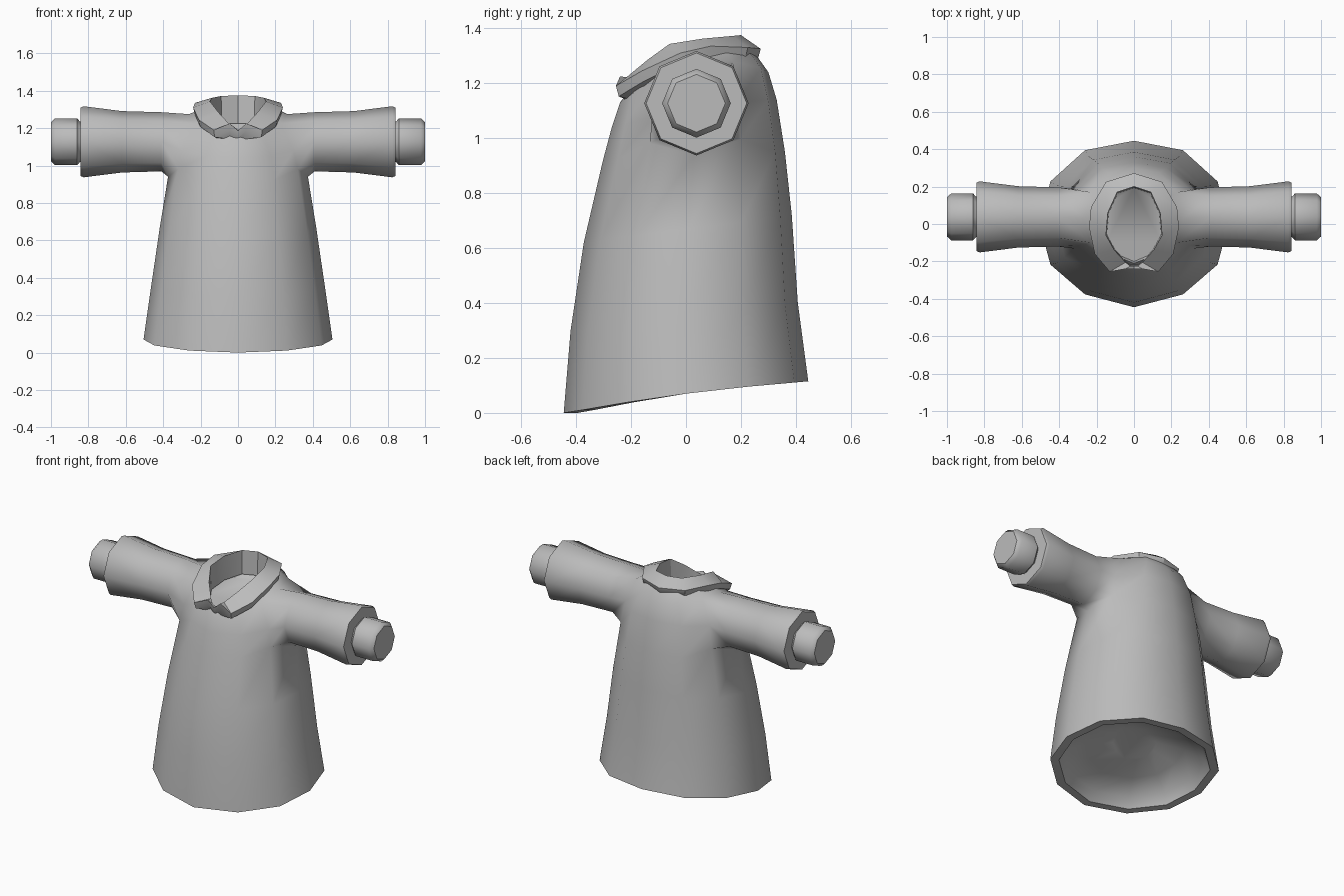
import bpy, bmesh, math

cube = bpy.data.objects.get("Cube")
if cube:
    bpy.data.objects.remove(cube)

cloth = bpy.data.materials.new("plain_grey")
cloth.use_nodes = True
GREY = (0.5, 0.5, 0.5, 1)
cloth.diffuse_color = GREY
cloth.node_tree.nodes["Principled BSDF"].inputs["Base Color"].default_value = GREY


def add_ring(bm, points):
    return [bm.verts.new(p) for p in points]


def skin(bm, loops):
    """Join neighbouring vertex loops with quads."""
    for a, b in zip(loops, loops[1:]):
        for i in range(len(a)):
            j = (i + 1) % len(a)
            bm.faces.new((a[i], a[j], b[j], b[i]))


def finish(bm, name, angle):
    bmesh.ops.recalc_face_normals(bm, faces=bm.faces)
    mesh = bpy.data.meshes.new(name)
    bm.to_mesh(mesh)
    bm.free()
    mesh.materials.append(cloth)
    obj = bpy.data.objects.new(name, mesh)
    bpy.context.collection.objects.link(obj)
    bpy.ops.object.select_all(action='DESELECT')
    obj.select_set(True)
    bpy.context.view_layer.objects.active = obj
    bpy.ops.object.shade_smooth_by_angle(angle=math.radians(angle))


def body_ring(z_front, z_side, z_back, y_front, y_back, half_width, inset=0.0, lift=0.0):
    """Twelve-sided ring, slightly squared, that can tilt and sag front to back."""
    ring = []
    for i in range(12):
        a = math.tau * i / 12
        t = math.sin(a)
        square = abs(math.sin(2 * a) * t)
        x = (half_width - inset) * math.cos(a) * (1 + 0.05 * square)
        y = (y_front + y_back) / 2 + t * ((y_back - y_front) / 2 - inset) + 0.012 * square
        z = z_side + t * (z_back - z_front) / 2 + t * t * ((z_front + z_back) / 2 - z_side)
        ring.append((x, y, z + lift))
    return ring


ARM_Y, ARM_Z = 0.038, 1.127


def arm_ring(side, x, r):
    """Octagon across the arm, starting at the top."""
    return [(side * x, ARM_Y + r * math.sin(math.tau * i / 8),
             ARM_Z + r * math.cos(math.tau * i / 8)) for i in range(8)]


# Gown: shallow hollow under the hem, outside from hem to neck, neck floor
levels = [
    (0, 0.07, 0.115, -0.445, 0.445, 0.505),
    (0.30, 0.35, 0.40, -0.42, 0.407, 0.465),
    (0.62, 0.67, 0.72, -0.372, 0.385, 0.418),
    (0.92, 0.94, 0.95, -0.302, 0.36, 0.374),
    (1.04, 1.11, 1.14, -0.27, 0.33, 0.335),
    (1.13, 1.275, 1.24, -0.24, 0.30, 0.262),
    (1.17, 1.30, 1.31, -0.21, 0.25, 0.20),
]
hollow = [(0.36, 0.15), (0.20, 0.12), (0.08, 0.06), (0.05, 0)]
bm = bmesh.new()
lining = [add_ring(bm, body_ring(*levels[0], inset=i, lift=z)) for i, z in hollow]
outside = [add_ring(bm, body_ring(*lv)) for lv in levels]
floor = add_ring(bm, body_ring(1.14, 1.20, 1.20, -0.20, 0.195, 0.165))
skin(bm, lining + outside + [floor])
bm.faces.new(lining[0])
bm.faces.new(floor)

# Sleeves: grown out of an eight-cornered armhole on each side of the gown
LOW, MID, TOP = outside[3], outside[4], outside[5]
sleeve_profile = [(0.41, 0.158), (0.62, 0.164), (0.825, 0.19), (0.842, 0.183)]
for side, c in ((1, 0), (-1, 6)):
    back, front = (c + side) % 12, (c - side) % 12
    for corner in (LOW[back], LOW[front]):
        corner.co.z += 0.05
        corner.co.x -= side * 0.012
    hole = [TOP[c], TOP[back], MID[back], LOW[back],
            LOW[c], LOW[front], MID[front], TOP[front]]
    bmesh.ops.delete(bm, geom=list(MID[c].link_faces), context='FACES_ONLY')
    loops = [hole] + [add_ring(bm, arm_ring(side, *p)) for p in sleeve_profile]
    skin(bm, loops)
    bm.faces.new(loops[-1])
loose_edges = [e for e in bm.edges if not e.link_faces]
bmesh.ops.delete(bm, geom=loose_edges, context='EDGES')
loose = [v for v in bm.verts if not v.link_faces]
bmesh.ops.delete(bm, geom=loose, context='VERTS')
finish(bm, "gown_with_sleeves", 62)

# Wrists
wrist_profile = [(0.82, 0.105), (0.845, 0.108), (0.86, 0.125),
                 (0.978, 0.125), (1.0, 0.105)]
for label, side in (("left", 1), ("right", -1)):
    bm = bmesh.new()
    loops = [add_ring(bm, arm_ring(side, *p)) for p in wrist_profile]
    skin(bm, loops)
    bm.faces.new(loops[0])
    bm.faces.new(loops[-1])
    finish(bm, label + "_wrist", 46)

# Collar: inner top edge and outer edge, from centre back to centre front
stations = [
    ((0, 0.20, 1.375), (0, 0.272, 1.325)),
    ((0.09, 0.17, 1.372), (0.15, 0.225, 1.33)),
    ((0.14, 0.06, 1.362), (0.23, 0.09, 1.335)),
    ((0.15, -0.06, 1.343), (0.24, -0.02, 1.31)),
    ((0.105, -0.14, 1.285), (0.21, -0.16, 1.245)),
    ((0.045, -0.205, 1.22), (0.13, -0.255, 1.19)),
    ((0.02, -0.225, 1.20), (0.045, -0.24, 1.225)),
    ((0, -0.225, 1.19), (0, -0.24, 1.187)),
]


def collar_section(station, side):
    (ax, ay, az), (bx, by, bz) = station
    return [(side * ax, ay, az),
            (side * bx, by, bz),
            (side * bx * 0.96, by * 0.96, bz - 0.038),
            (side * ax * 0.97, ay * 0.97, max(az - 0.15, 1.14))]


bm = bmesh.new()
sections = [collar_section(s, 1) for s in stations]
sections += [collar_section(s, -1) for s in reversed(stations[1:-1])]
loops = [add_ring(bm, s) for s in sections]
skin(bm, loops + loops[:1])
finish(bm, "collar", 30)
